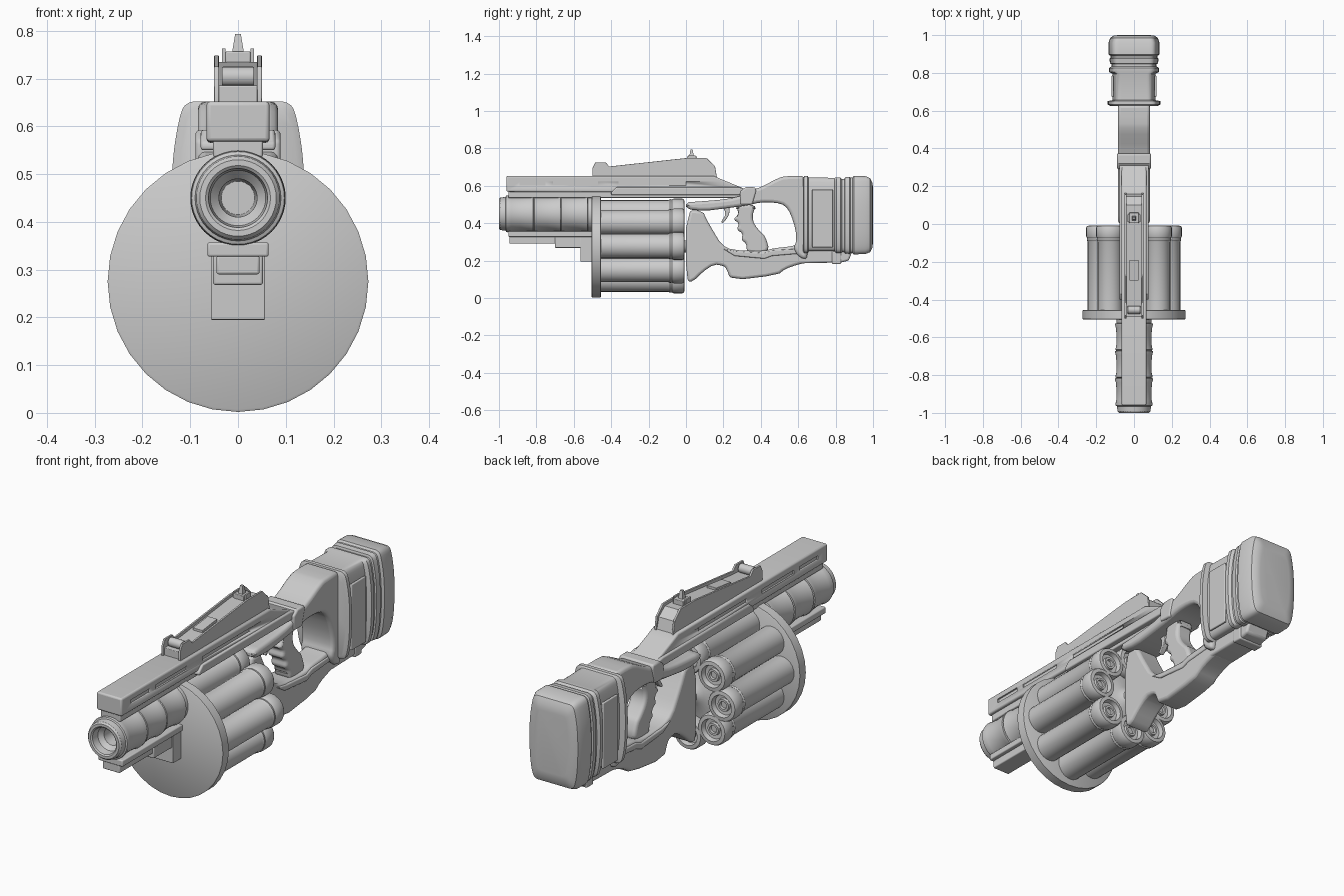
import bpy, bmesh
from math import sin, cos, pi
from mathutils import Vector


def finish(name, bm, angle=0.6):
    bmesh.ops.recalc_face_normals(bm, faces=bm.faces)
    me = bpy.data.meshes.new(name)
    bm.to_mesh(me)
    bm.free()
    ob = bpy.data.objects.new(name, me)
    bpy.context.collection.objects.link(ob)
    bpy.ops.object.select_all(action='DESELECT')
    bpy.context.view_layer.objects.active = ob
    ob.select_set(True)
    bpy.ops.object.shade_smooth_by_angle(angle=angle)
    return ob


def rounded(pts, n):
    # corner cutting for organic outlines
    for _ in range(n):
        out = []
        for i, p in enumerate(pts):
            a, b = Vector(p), Vector(pts[(i + 1) % len(pts)])
            out += [a.lerp(b, 0.25), a.lerp(b, 0.75)]
        pts = out
    return pts


def plate(name, pts, hw, bevel=0.006, smooth=0, x=0.0):
    # side profile in (y, z), extruded across x
    pts = rounded(pts, smooth)
    bm = bmesh.new()
    L = [bm.verts.new((x - hw, p[0], p[1])) for p in pts]
    R = [bm.verts.new((x + hw, p[0], p[1])) for p in pts]
    bm.faces.new(L)
    bm.faces.new(R)
    for i in range(len(pts)):
        j = (i + 1) % len(pts)
        bm.faces.new((L[i], L[j], R[j], R[i]))
    ob = finish(name, bm)
    if bevel:
        m = ob.modifiers.new("bevel", 'BEVEL')
        m.width, m.segments, m.angle_limit = bevel, 3, 0.75
        m.use_clamp_overlap = False
    return ob


def box(name, y0, y1, z0, z1, hw, bevel=0.005, x=0.0):
    return plate(name, [(y0, z0), (y1, z0), (y1, z1), (y0, z1)], hw, bevel, 0, x)


def skin(name, rings, angle=0.6):
    # bridge a series of closed rings and cap the ends
    bm = bmesh.new()
    vs = [[bm.verts.new(p) for p in r] for r in rings]
    for a, b in zip(vs, vs[1:]):
        for i in range(len(a)):
            j = (i + 1) % len(a)
            bm.faces.new((a[i], a[j], b[j], b[i]))
    bm.faces.new(vs[0])
    bm.faces.new(vs[-1])
    return finish(name, bm, angle)


def lathe(name, prof, cx, cz, n=32):
    # profile of (y, radius) around an axis along y
    return skin(name, [[(cx + r * sin(2 * pi * i / n), y, cz + r * cos(2 * pi * i / n))
                        for i in range(n)] for y, r in prof])


# barrel with bulged segments and an open bore
prof = [(-0.80, 0.035), (-0.94, 0.04), (-0.96, 0.058), (-0.995, 0.062), (-1.0, 0.068),
        (-1.0, 0.08), (-0.992, 0.087), (-0.965, 0.09), (-0.962, 0.097)]
for y in (-0.955, -0.81, -0.665):
    prof += [(y, 0.099), (y + 0.02, 0.094), (y + 0.07, 0.092), (y + 0.115, 0.096),
             (y + 0.13, 0.1), (y + 0.138, 0.1), (y + 0.14, 0.092)]
prof += [(-0.49, 0.095)]
lathe("barrel", prof, 0, 0.45, 40)

# rail under the barrel and its mounting blocks
box("lower_rail", -0.95, -0.5, 0.327, 0.357, 0.064)
box("lower_rail_foot", -0.945, -0.5, 0.29, 0.33, 0.045)
box("lower_rail_block", -0.7, -0.55, 0.268, 0.33, 0.052)
box("drum_bracket", -0.565, -0.5, 0.195, 0.35, 0.057, 0.003)

# revolving drum: front disc, core and eight chambers
CZ = 0.275
lathe("drum_disc", [(-0.505, 0.268), (-0.502, 0.273), (-0.458, 0.273), (-0.455, 0.268)], 0, CZ)
lathe("drum_core", [(-0.47, 0.14), (-0.06, 0.14), (-0.05, 0.06), (-0.03, 0.035), (0.02, 0.03)], 0, CZ)
for k in range(8):
    a = k * pi / 4
    lathe(f"chamber_{k}", [(-0.46, 0.066), (-0.095, 0.066), (-0.085, 0.071), (-0.075, 0.069),
                           (-0.065, 0.074), (-0.02, 0.074), (-0.01, 0.069), (-0.008, 0.052),
                           (-0.03, 0.047), (-0.032, 0.03), (-0.02, 0.028), (-0.02, 0.018), (-0.03, 0.016)],
          0.179 * sin(a), CZ + 0.003 + 0.179 * cos(a), 24)

# long upper receiver with side grooves
rail = plate("upper_receiver", [(-0.96, 0.568), (-0.96, 0.652), (0.15, 0.652), (0.2, 0.63), (0.31, 0.585),
                                (0.32, 0.562)], 0.066, 0.008)
for s in (-1, 1):
    for y0, y1 in ((-0.89, -0.75), (-0.71, -0.47), (-0.36, 0.0)):
        cut = box("groove_cutter", y0, y1, 0.602, 0.622, 0.008, 0, s * 0.066)
        cut.hide_render = True
        cut.hide_set(True)
        m = rail.modifiers.new("groove", 'BOOLEAN')
        m.operation, m.object, m.solver = 'DIFFERENCE', cut, 'EXACT'
box("receiver_base", -0.95, 0.3, 0.535, 0.575, 0.052)
plate("receiver_skirt", [(-0.4, 0.565), (-0.37, 0.592), (0.28, 0.592), (0.36, 0.575), (0.36, 0.55), (-0.4, 0.55)],
      0.078, 0.006)

# carry sight: side walls, sunken floor, roller and posts
wall = [(-0.5, 0.645), (-0.5, 0.695), (-0.485, 0.725), (-0.43, 0.725), (-0.41, 0.703), (0.0, 0.748),
        (0.11, 0.748), (0.155, 0.705), (0.165, 0.645)]
for s in (-1, 1):
    plate("sight_wall", wall, 0.005, 0.002, 0, s * 0.045)
plate("sight_floor", [(-0.49, 0.645), (-0.49, 0.685), (-0.4, 0.69), (0.0, 0.735), (0.1, 0.735), (0.145, 0.7),
                      (0.16, 0.645)], 0.042, 0.003)
plate("sight_roller", [(-0.455 + 0.021 * cos(i * pi / 10), 0.704 + 0.021 * sin(i * pi / 10)) for i in range(20)],
      0.034, 0.003)
plate("sight_slider", [(-0.3, 0.69), (-0.3, 0.712), (-0.19, 0.725), (-0.19, 0.7)], 0.025, 0.002)
box("rear_sight_base", 0.005, 0.06, 0.73, 0.757, 0.026, 0.003)
for s in (-1, 1):
    box("rear_sight_ear", 0.01, 0.05, 0.73, 0.763, 0.004, 0.001, s * 0.03)
lathe_post = skin("sight_post", [[(w * a, 0.03 + w * b, z) for a, b in ((-1, -1), (1, -1), (1, 1), (-1, 1))]
                                 for w, z in ((0.013, 0.75), (0.009, 0.775), (0.006, 0.793))])

# upper strut sweeping into the rear column
plate("upper_strut", [(0.0, 0.475), (0.0, 0.512), (0.06, 0.515), (0.22, 0.528), (0.3, 0.548), (0.36, 0.58),
                      (0.4, 0.592), (0.5, 0.645), (0.54, 0.652), (0.66, 0.652), (0.66, 0.2), (0.6, 0.22),
                      (0.575, 0.27), (0.59, 0.3), (0.588, 0.36), (0.56, 0.45), (0.53, 0.495), (0.48, 0.51),
                      (0.4, 0.512), (0.33, 0.495), (0.22, 0.48), (0.1, 0.465)], 0.084, 0.016, 1)
plate("strut_collar", [(0.29, 0.5), (0.29, 0.57), (0.32, 0.592), (0.37, 0.592), (0.375, 0.57), (0.355, 0.5)],
      0.089, 0.008)

# lower frame from front fin to heel
plate("lower_frame", [(0.0, 0.47), (0.09, 0.465), (0.11, 0.42), (0.15, 0.35), (0.19, 0.285), (0.25, 0.255),
                      (0.42, 0.25), (0.46, 0.265), (0.56, 0.275), (0.66, 0.3), (0.66, 0.19), (0.6, 0.18),
                      (0.53, 0.155), (0.49, 0.123), (0.24, 0.093), (0.215, 0.16), (0.2, 0.172), (0.15, 0.18),
                      (0.09, 0.14), (0.04, 0.09), (0.0, 0.085)], 0.06, 0.014, 1)
plate("frame_rib", [(0.2, 0.262), (0.26, 0.225), (0.42, 0.21), (0.46, 0.225), (0.64, 0.24), (0.64, 0.265),
                    (0.46, 0.255), (0.42, 0.24), (0.27, 0.25)], 0.066, 0.006)

# pistol grip with finger grooves, and trigger
plate("grip", [(0.26, 0.5), (0.38, 0.5), (0.355, 0.45), (0.36, 0.4), (0.4, 0.35), (0.425, 0.33), (0.45, 0.24),
               (0.32, 0.24), (0.325, 0.29), (0.295, 0.31), (0.305, 0.345), (0.27, 0.365), (0.285, 0.4),
               (0.25, 0.42), (0.285, 0.45)], 0.042, 0.015, 2)
plate("trigger", [(0.19, 0.5), (0.23, 0.5), (0.235, 0.45), (0.2, 0.4), (0.185, 0.405), (0.215, 0.45)], 0.012, 0.003, 1)

# butt: soft-cornered sections, narrower at top and bottom
half = rounded([(0, 1), (0.45, 1), (0.8, 1), (0.9, 0.8), (1, 0.35), (1, -0.35), (0.92, -0.8), (0.8, -1), (0.45, -1),
                (0, -1)], 2)
half = [p for p in half if p[0] > 0.1]
shape = [(p[0], p[1]) for p in half] + [(-p[0], p[1]) for p in reversed(half)]


def butt(name, secs):
    skin(name, [[(u * w, y, (lo + hi) / 2 + v * (hi - lo) / 2) for u, v in shape] for y, w, lo, hi in secs])


butt("butt_body", [(0.625, 0.125, 0.25, 0.64), (0.632, 0.139, 0.24, 0.652), (0.65, 0.139, 0.24, 0.652),
                   (0.656, 0.114, 0.25, 0.645), (0.795, 0.114, 0.25, 0.642), (0.805, 0.132, 0.24, 0.645),
                   (0.825, 0.132, 0.24, 0.645), (0.835, 0.12, 0.245, 0.635), (0.87, 0.12, 0.245, 0.635)])
butt("butt_pad", [(0.845, 0.115, 0.25, 0.63), (0.85, 0.127, 0.238, 0.645), (0.875, 0.13, 0.236, 0.648),
                  (0.88, 0.124, 0.24, 0.643), (0.89, 0.124, 0.24, 0.643), (0.897, 0.135, 0.233, 0.652),
                  (0.96, 0.135, 0.235, 0.651), (0.985, 0.126, 0.245, 0.64), (0.997, 0.108, 0.27, 0.615),
                  (1.0, 0.085, 0.3, 0.585)])
for s in (-1, 1):
    box("butt_side_panel", 0.675, 0.785, 0.27, 0.58, 0.006, 0.004, s * 0.114)
plate("butt_heel", [(0.6, 0.185), (0.83, 0.19), (0.87, 0.2), (0.89, 0.25), (0.6, 0.26)], 0.06, 0.01)
box("butt_heel_step", 0.78, 0.83, 0.182, 0.25, 0.065, 0.006)
